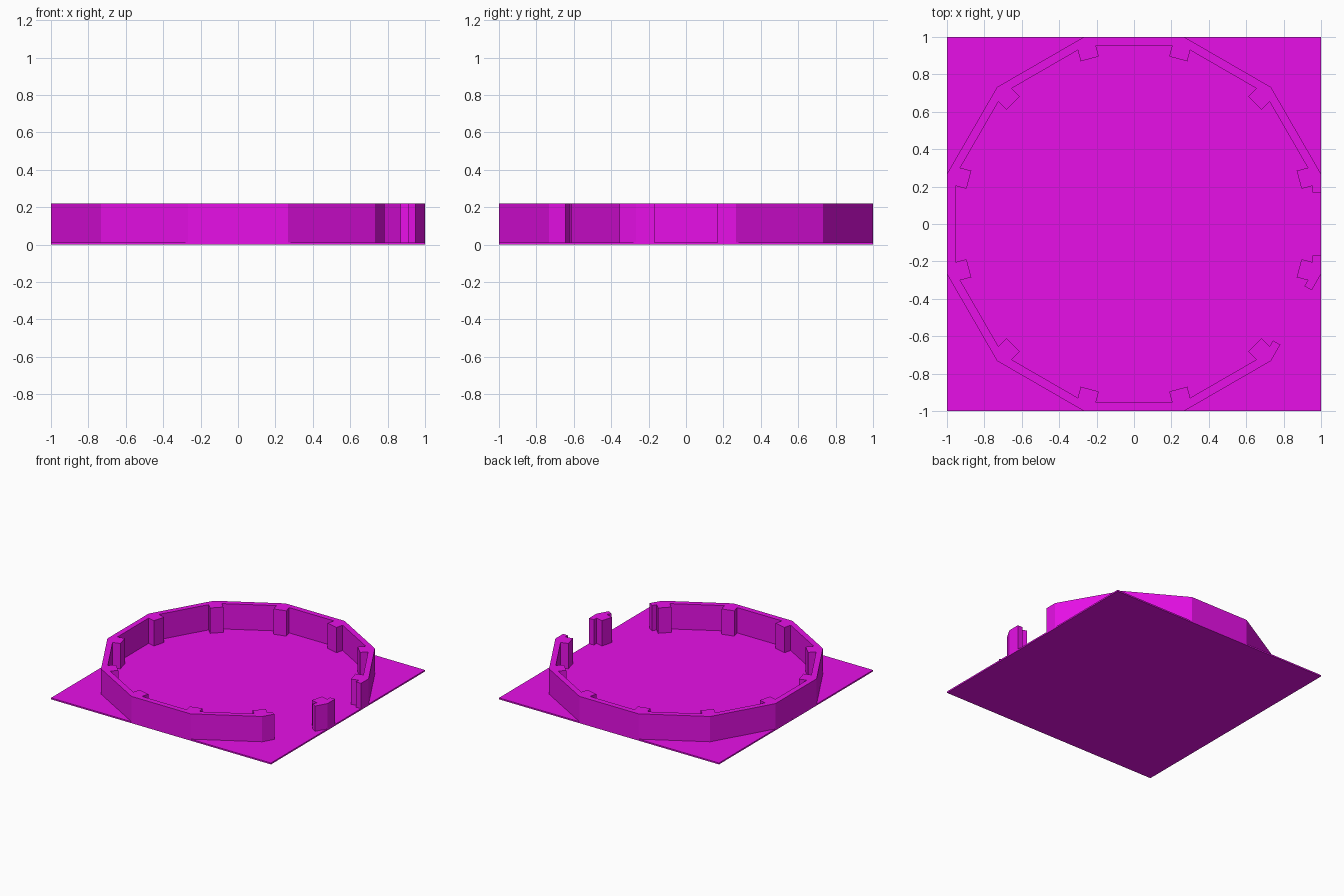
import bpy, bmesh
from math import sin, cos, radians

if "Cube" in bpy.data.objects:
    bpy.data.objects.remove(bpy.data.objects["Cube"])

BASE_H, TOP = 0.012, 0.22
APO, WALL, STUB = 1.0, 0.045, 0.10      # outer apothem, wall thickness, wall stub at openings
POST_HALF, POST_R = 0.05, 0.914         # corner post half width and inner radius
A = radians(15)
R_OUT = APO / cos(A)

mat = bpy.data.materials.new("magenta")
mat.diffuse_color = (0.8, 0.005, 0.8, 1)
mat.use_nodes = True
mat.node_tree.nodes["Principled BSDF"].inputs["Base Color"].default_value = mat.diffuse_color


def extrude_outline(name, pts, z0, z1):
    bm = bmesh.new()
    face = bm.faces.new([bm.verts.new((x, y, z0)) for x, y in pts])
    res = bmesh.ops.extrude_face_region(bm, geom=[face])
    verts = [v for v in res["geom"] if isinstance(v, bmesh.types.BMVert)]
    bmesh.ops.translate(bm, verts=verts, vec=(0, 0, z1 - z0))
    bmesh.ops.recalc_face_normals(bm, faces=bm.faces)
    mesh = bpy.data.meshes.new(name)
    bm.to_mesh(mesh)
    bm.free()
    mesh.materials.append(mat)
    bpy.context.collection.objects.link(bpy.data.objects.new(name, mesh))


def at_corner(k, u, r):
    """Point at corner k: u along the tangent, r along the radius."""
    t = radians(15 + 30 * k)
    return (r * cos(t) - u * sin(t), r * sin(t) + u * cos(t))


def wall_end(k, side):
    """Outer and inner points of the short wall stub past corner k."""
    u, r = STUB * cos(A), R_OUT - STUB * sin(A)
    return [at_corner(k, side * u, r),
            at_corner(k, side * (u - WALL * sin(A)), r - WALL * cos(A))]


def wall_run(name, first, last):
    corners = range(first, last + 1)
    start, end = wall_end(first, -1), wall_end(last, 1)
    pts = [start[0]] + [at_corner(k, 0, R_OUT) for k in corners] + end
    join_r = (APO - WALL) / cos(A) - POST_HALF * sin(A) / cos(A)
    for k in reversed(corners):
        for u, r in ((1, join_r), (1, POST_R), (-1, POST_R), (-1, join_r)):
            pts.append(at_corner(k, u * POST_HALF, r))
    pts.append(start[1])
    extrude_outline(name, pts, BASE_H, TOP)


# Square floor plate
extrude_outline("base_plate", [(-1, -1), (1, -1), (1, 1), (-1, 1)], 0, BASE_H)
# Twelve-sided wall with corner posts, and the lone post between the two openings
wall_run("ring_wall", 0, 10)
wall_run("gate_post", 11, 11)
